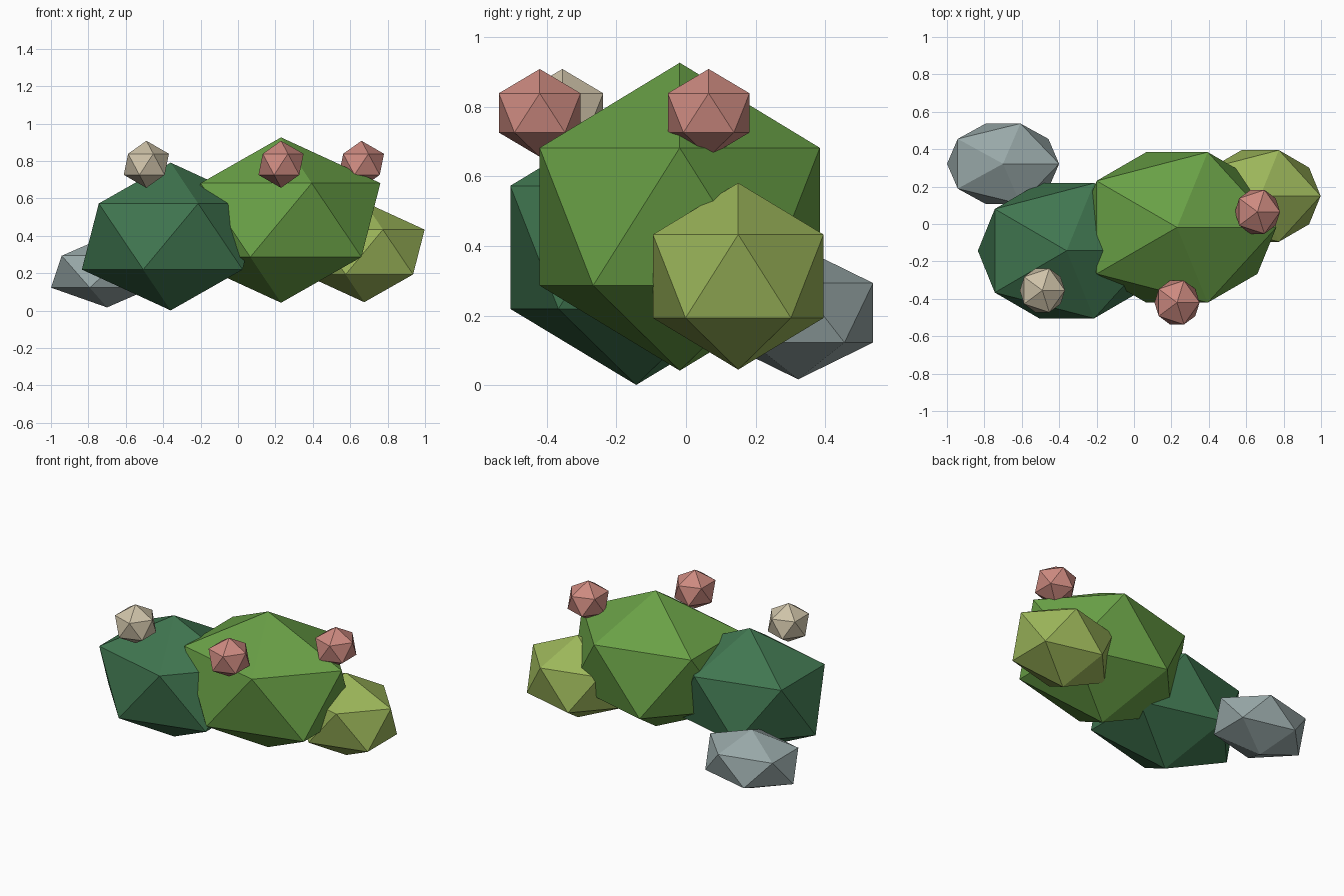
import bpy

if "Cube" in bpy.data.objects:
    bpy.data.objects.remove(bpy.data.objects["Cube"])


def srgb(r, g, b):
    """8-bit display colour to linear."""
    def lin(c):
        c /= 255
        return c / 12.92 if c <= 0.04045 else ((c + 0.055) / 1.055) ** 2.4
    return (lin(r), lin(g), lin(b), 1.0)


def material(name, rgb):
    mat = bpy.data.materials.new(name)
    mat.diffuse_color = srgb(*rgb)
    mat.use_nodes = True
    mat.node_tree.nodes["Principled BSDF"].inputs["Base Color"].default_value = mat.diffuse_color
    return mat


dark_green = material("dark green", (64, 118, 80))
mid_green = material("leaf green", (105, 160, 70))
light_green = material("light green", (156, 182, 90))
stone_grey = material("stone grey", (152, 168, 168))
pink = material("blossom pink", (205, 138, 128))
cream = material("blossom cream", (206, 194, 168))


def faceted_ball(name, centre, radii, mat):
    """Flat-shaded icosahedron stretched along the axes."""
    bpy.ops.mesh.primitive_ico_sphere_add(subdivisions=1, radius=1, location=centre)
    obj = bpy.context.object
    obj.name = name
    obj.scale = radii
    bpy.ops.object.transform_apply(location=False, rotation=False, scale=True)
    obj.data.materials.append(mat)
    return obj


# Three overlapping foliage clumps
faceted_ball("bush_left", (-0.36, -0.143, 0.396), (0.531, 0.425, 0.395), dark_green)
faceted_ball("bush_main", (0.23, -0.018, 0.484), (0.594, 0.473, 0.442), mid_green)
faceted_ball("bush_right", (0.675, 0.15, 0.313), (0.361, 0.288, 0.268), light_green)

# Rock behind the left clump
faceted_ball("rock", (-0.70, 0.322, 0.208), (0.335, 0.253, 0.191), stone_grey)

# Small blossoms
BLOSSOM = (0.135, 0.138, 0.126)
faceted_ball("blossom_front", (0.23, -0.42, 0.782), BLOSSOM, pink)
faceted_ball("blossom_right", (0.66, 0.065, 0.782), BLOSSOM, pink)
faceted_ball("blossom_left", (-0.49, -0.355, 0.782), BLOSSOM, cream)
